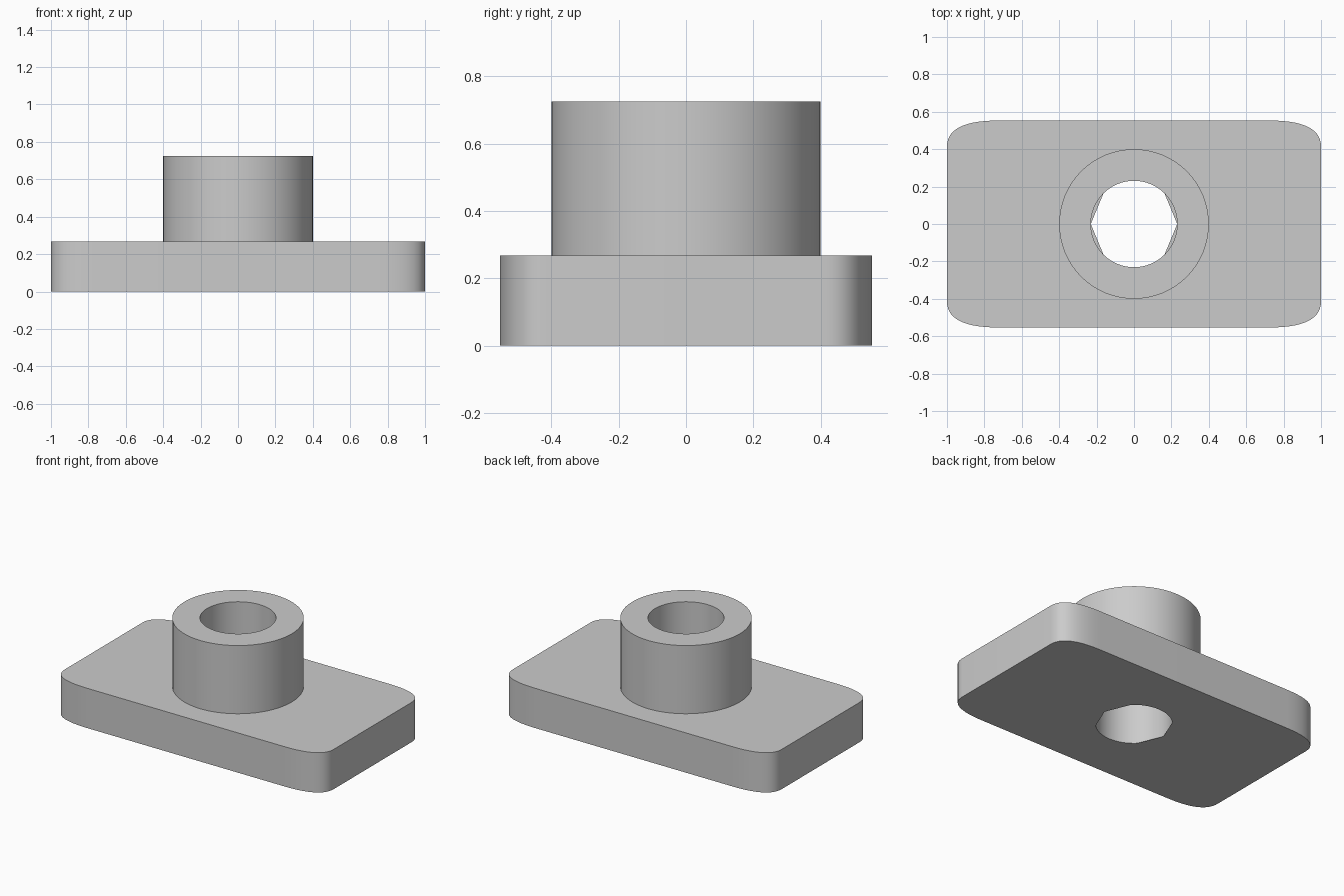
import bpy, bmesh
from math import sin, cos, pi
from mathutils import Vector

cube = bpy.data.objects.get("Cube")
if cube:
    bpy.data.objects.remove(cube, do_unlink=True)

HALF_X, HALF_Y = 1.0, 0.553
PLATE_TOP, BOSS_TOP = 0.267, 0.725
BOSS_R, BORE_R = 0.4, 0.231
SEGMENTS = 64

grey = bpy.data.materials.new("plain grey")
grey.use_nodes = True
colour = (0.6, 0.6, 0.6, 1)
grey.diffuse_color = colour
grey.node_tree.nodes["Principled BSDF"].inputs["Base Color"].default_value = colour


def circle(radius):
    return [(radius * cos(2 * pi * i / SEGMENTS), radius * sin(2 * pi * i / SEGMENTS))
            for i in range(SEGMENTS)]


def plate_outline(steps=14):
    """Rectangle whose corners are soft curves, longer in x than in y."""
    points = []
    for sx, sy in ((1, 1), (-1, 1), (-1, -1), (1, -1)):
        corner = Vector((sx * HALF_X, sy * HALF_Y))
        side = corner - Vector((0, sy * 0.14))
        end = corner - Vector((sx * 0.27, 0))
        curve = [side * (1 - t) ** 2 + corner * 2 * t * (1 - t) + end * t ** 2
                 for t in (i / steps for i in range(steps + 1))]
        points += curve if sx == sy else curve[::-1]
    return points


def ring(bm, points, z):
    return [bm.verts.new((x, y, z)) for x, y in points]


def wall(bm, lower, upper):
    for i in range(len(lower)):
        j = (i + 1) % len(lower)
        bm.faces.new((lower[i], lower[j], upper[j], upper[i]))


def cap(bm, outer, hole, up):
    """Flat face between an outline and a hole."""
    edges = []
    for loop in (outer, hole):
        for a, b in zip(loop, loop[1:] + loop[:1]):
            edges.append(bm.edges.get((a, b)) or bm.edges.new((a, b)))
    result = bmesh.ops.triangle_fill(bm, use_beauty=True, edges=edges, normal=(0, 0, up))
    for face in result["geom"]:
        if isinstance(face, bmesh.types.BMFace):
            face.normal_update()
            if face.normal.z * up < 0:
                face.normal_flip()


def finish(bm, name):
    mesh = bpy.data.meshes.new(name)
    bm.to_mesh(mesh)
    bm.free()
    mesh.materials.append(grey)
    obj = bpy.data.objects.new(name, mesh)
    bpy.context.collection.objects.link(obj)
    bpy.ops.object.select_all(action='DESELECT')
    obj.select_set(True)
    bpy.context.view_layer.objects.active = obj
    bpy.ops.object.shade_smooth_by_angle(angle=pi / 6)


# Base plate: the bottom opening has straight chords on its left and right
bm = bmesh.new()
outline = plate_outline()
low, high = ring(bm, outline, 0), ring(bm, outline, PLATE_TOP)
wall(bm, low, high)
cap(bm, high, ring(bm, circle(BOSS_R), PLATE_TOP), 1)
eighth = SEGMENTS // 8
opening = [p for i, p in enumerate(circle(BORE_R))
           if i % eighth == 0 or (i // eighth) % 4 in (1, 2)]
cap(bm, low, ring(bm, opening, 0), -1)
finish(bm, "base_plate")

# Round boss with a bore running down through the plate
bm = bmesh.new()
profile = [(BOSS_R, PLATE_TOP), (BOSS_R, BOSS_TOP), (BORE_R, BOSS_TOP), (BORE_R, 0)]
rings = [ring(bm, circle(r), z) for r, z in profile]
for lower, upper in zip(rings, rings[1:]):
    wall(bm, lower, upper)
finish(bm, "boss")
